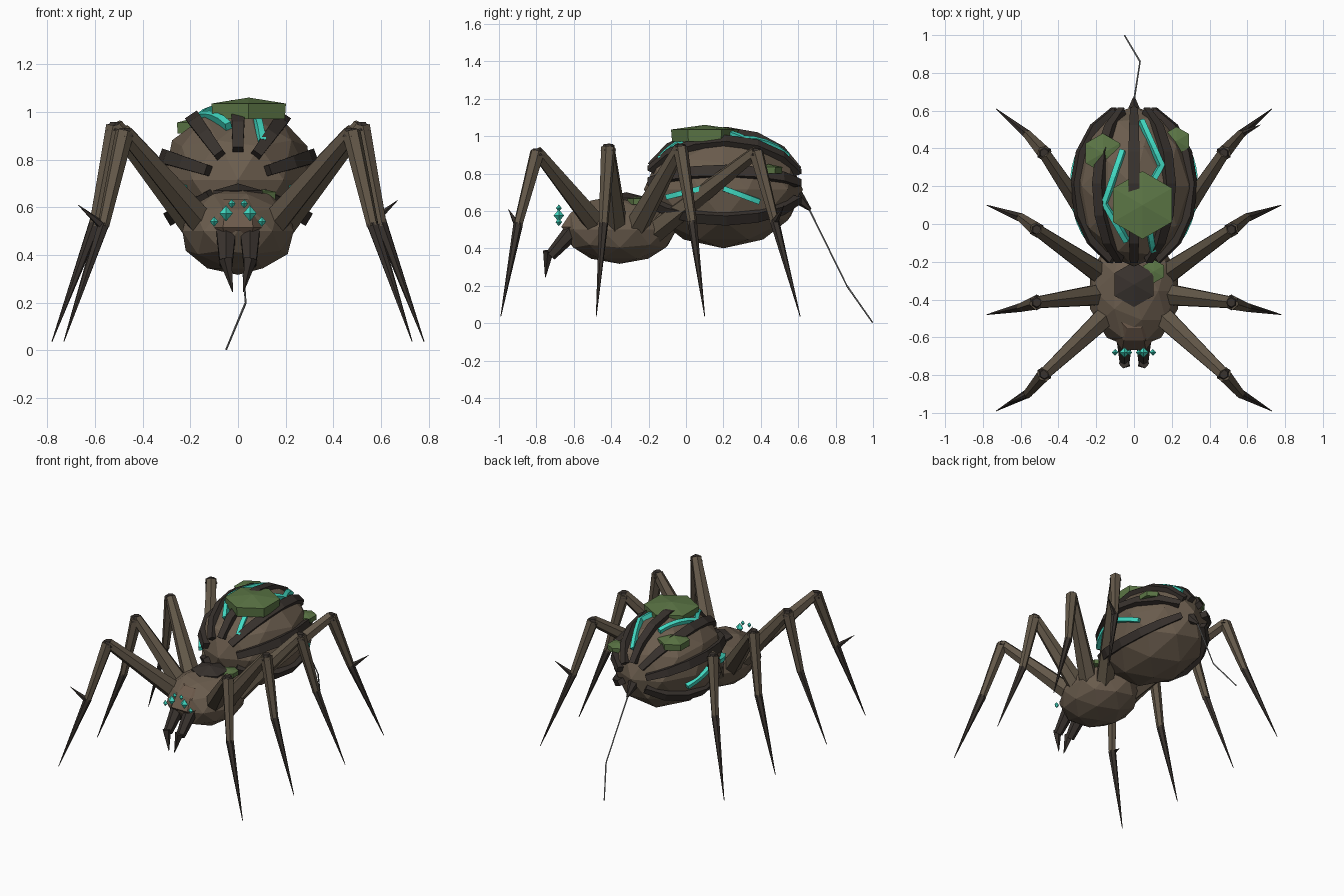
import bpy, bmesh, math
from mathutils import Vector, Matrix

if "Cube" in bpy.data.objects:
    bpy.data.objects.remove(bpy.data.objects["Cube"])


def material(name, rgb):
    m = bpy.data.materials.new(name)
    m.diffuse_color = (*rgb, 1)
    m.use_nodes = True
    m.node_tree.nodes["Principled BSDF"].inputs["Base Color"].default_value = m.diffuse_color
    return m


BROWN = material("brown_shell", (0.145, 0.108, 0.075))
HEAD = material("head_brown", (0.15, 0.102, 0.07))
LEG = material("leg_brown", (0.125, 0.097, 0.066))
DARK = material("dark_chitin", (0.040, 0.032, 0.027))
MOSS = material("moss_green", (0.105, 0.18, 0.06))
TEAL = material("glowing_teal", (0.055, 0.72, 0.56))
SILK = material("silk_grey", (0.33, 0.33, 0.33))


def finish(name, bm, mat):
    bmesh.ops.recalc_face_normals(bm, faces=bm.faces)
    me = bpy.data.meshes.new(name)
    bm.to_mesh(me)
    bm.free()
    me.materials.append(mat)
    ob = bpy.data.objects.new(name, me)
    bpy.context.collection.objects.link(ob)
    return ob


def ball(name, c, r, mat, sub=2):
    bm = bmesh.new()
    bmesh.ops.create_icosphere(bm, subdivisions=sub, radius=1)
    for v in bm.verts:
        v.co = Vector((v.co.x * r[0] + c[0], v.co.y * r[1] + c[1], v.co.z * r[2] + c[2]))
    return finish(name, bm, mat)


def add_cone(bm, a, b, r1, r2, sides=6):
    a, b = Vector(a), Vector(b)
    d = b - a
    m = Matrix.Translation((a + b) / 2) @ d.to_track_quat('Z', 'Y').to_matrix().to_4x4()
    bmesh.ops.create_cone(bm, cap_ends=True, segments=sides, radius1=r1, radius2=r2,
                          depth=d.length, matrix=m)


def cone(name, a, b, r1, r2, mat, sides=6):
    bm = bmesh.new()
    add_cone(bm, a, b, r1, r2, sides)
    return finish(name, bm, mat)


def rings(name, loops, mat):
    """Skin a stack of equal-sized closed loops and cap both ends."""
    bm = bmesh.new()
    vs = [[bm.verts.new(p) for p in lp] for lp in loops]
    n = len(vs[0])
    for lo, hi in zip(vs, vs[1:]):
        for i in range(n):
            bm.faces.new((lo[i], lo[(i + 1) % n], hi[(i + 1) % n], hi[i]))
    bm.faces.new(vs[0])
    bm.faces.new(vs[-1])
    return finish(name, bm, mat)


def strap(name, pts, normals, w, up, down, mat):
    """Box-section band laid along points with given surface normals."""
    loops = []
    for i, (p, n) in enumerate(zip(pts, normals)):
        t = pts[min(i + 1, len(pts) - 1)] - pts[max(i - 1, 0)]
        s = t.cross(n).normalized() * w[i]
        loops.append([p - s - n * down, p + s - n * down, p + s + n * up, p - s + n * up])
    return rings(name, loops, mat)


# Body masses
AC, AR = Vector((0, 0.2, 0.715)), Vector((0.325, 0.425, 0.315))
ball("abdomen", AC, AR, BROWN)
ball("thorax", (0, -0.355, 0.5), (0.245, 0.305, 0.183), BROWN)
ball("waist", (0, -0.15, 0.56), (0.12, 0.12, 0.1), BROWN)

# Head: flattened octagonal block
head = []
for z, rx, ry in ((0.44, .13, .17), (0.515, .165, .235), (0.59, .14, .18), (0.632, .10, .11)):
    head.append([(rx * math.cos(a), -0.45 + ry * math.sin(a), z)
                 for a in (math.radians(22.5 + 45 * k) for k in range(8))])
rings("head", head, HEAD)


def shell(p):
    """Surface normal of the abdomen at a point."""
    d = p - AC
    return Vector((d.x / AR.x ** 2, d.y / AR.y ** 2, d.z / AR.z ** 2)).normalized()


# Ribs running front to back around the abdomen
for k, ang in enumerate((90, 55, 125, 18, 162, -30, 210)):
    a = math.radians(ang)
    pts = []
    for i in range(7):
        t = math.radians(156 - (156 - 20) * i / 6)
        pts.append(AC + Vector((AR.x * math.cos(a) * math.sin(t), AR.y * math.cos(t),
                                AR.z * math.sin(a) * math.sin(t))))
    w = [0.022, 0.026, 0.029, 0.03, 0.029, 0.026, 0.02]
    strap(f"abdomen_rib_{k}", pts, [shell(p) for p in pts], w, 0.02, 0.03, DARK)


# Glowing cracks on the abdomen
def crack(name, path, solve):
    pts = []
    for p, q in zip(path, path[1:]):
        for i in range(4):
            f = i / 4
            pts.append(solve(p[0] + (q[0] - p[0]) * f, p[1] + (q[1] - p[1]) * f))
    pts.append(solve(*path[-1]))
    strap(name, pts, [shell(p) for p in pts], [0.014] * len(pts), 0.014, 0.025, TEAL)


def on_top(x, y):
    f = 1 - (x / AR.x) ** 2 - ((y - AC.y) / AR.y) ** 2
    return Vector((x, y, AC.z + AR.z * math.sqrt(max(f, 0))))


crack("top_crack_left", ((-.06, .39), (-.155, .11), (-.04, -.09)), on_top)
crack("top_crack_right", ((.04, .545), (.145, .31), (.10, .23)), on_top)
crack("top_crack_front", ((.08, -.02), (.10, -.14)), on_top)
for s, side in ((1, "right"), (-1, "left")):
    def on_side(y, z):
        f = 1 - ((z - AC.z) / AR.z) ** 2 - ((y - AC.y) / AR.y) ** 2
        return Vector((s * AR.x * math.sqrt(max(f, 0)), y, z))
    crack(f"side_crack_front_{side}", ((-.10, .675), (.14, .735)), on_side)
    crack(f"side_crack_rear_{side}", ((.20, .72), (.39, .65)), on_side)


# Moss clumps and back plate: squashed hexagons with a low peak
def clump(name, c, r, z0, z1, peak, mat):
    bm = bmesh.new()
    loop = [(math.sin(math.radians(60 * k)), math.cos(math.radians(60 * k))) for k in range(6)]
    lo, hi = ([bm.verts.new((c[0] + u * r * m, c[1] + v * r * m, z)) for u, v in loop]
              for m, z in ((0.97, z0), (1, z1)))
    top = bm.verts.new((c[0], c[1], peak))
    bm.faces.new(lo)
    for i in range(6):
        j = (i + 1) % 6
        bm.faces.new((lo[i], lo[j], hi[j], hi[i]))
        bm.faces.new((hi[i], hi[j], top))
    finish(name, bm, mat)


clump("moss_large", (.045, .10), .18, .97, 1.035, 1.06, MOSS)
clump("moss_left", (-.165, .375), .105, .91, .955, .98, MOSS)
clump("moss_right", (.225, .44), .075, .80, .835, .85, MOSS)
clump("moss_thorax", (.105, -.25), .062, .635, .665, .675, MOSS)
clump("thorax_plate", (0, -.32), .12, .63, .67, .70, DARK)

# Eyes
for x, z, r in ((.05, .575, .028), (.10, .54, .018), (.026, .615, .016)):
    for s, side in ((1, "right"), (-1, "left")):
        bm = bmesh.new()
        for d in (1, -1):
            add_cone(bm, (s * x, -.68, z), (s * x, -.68, z + d * r * 1.2), r, 0, 4)
        finish(f"eye_{side}", bm, TEAL)

# Legs: hip, knee, ankle, tip for the right side; mirrored to the left
LEGS = (("front", (.11, -.45, .49), (.475, -.795, .915), (.565, -.90, .52), (.73, -.99, .037)),
        ("mid_front", (.15, -.37, .49), (.515, -.415, .94), (.60, -.442, .52), (.78, -.48, .037)),
        ("mid_rear", (.15, -.28, .49), (.515, -.03, .94), (.60, .035, .53), (.78, .10, .037)),
        ("rear", (.11, -.17, .49), (.475, .375, .915), (.565, .475, .54), (.73, .61, .037)))
for s, side in ((1, "right"), (-1, "left")):
    for name, *joints in LEGS:
        hip, knee, ankle, tip = (Vector((s * p[0], p[1], p[2])) for p in joints)
        cone(f"{name}_thigh_{side}", hip, knee, .066, .035, LEG)
        cone(f"{name}_shin_{side}", knee, ankle, .040, .025, LEG)
        cone(f"{name}_knee_{side}", knee - Vector((0, 0, .018)), knee + Vector((0, 0, .018)),
             .042, .024, DARK)
        cone(f"{name}_foot_{side}", ankle + (knee - ankle) * .03, tip, .026, .002, DARK)
        # Spurs only on two opposite legs
        if (name, side) in (("front", "left"), ("rear", "right")):
            out = .05 if name == "rear" else -.05
            cone("leg_spur_" + side, ankle, ankle + Vector((s * .105, out, .09)), .02, .001, DARK, 5)

    # Jaws and fangs
    cone(f"jaw_{side}", (s * .05, -.60, .50), (s * .05, -.725, .36), .048, .030, DARK)
    cone(f"fang_{side}", (s * .052, -.735, .385), (s * .022, -.752, .245), .030, .002, DARK, 5)

# Spinneret and silk thread
cone("spinneret", (0, .54, .73), (0, .665, .605), .06, .008, DARK)
SILK_PATH = ((0, .655, .615), (.032, .86, .20), (-.05, .998, .003))
for k, (a, b) in enumerate(zip(SILK_PATH, SILK_PATH[1:])):
    cone(f"silk_thread_{k}", a, b, .005, .004, SILK, 5)
